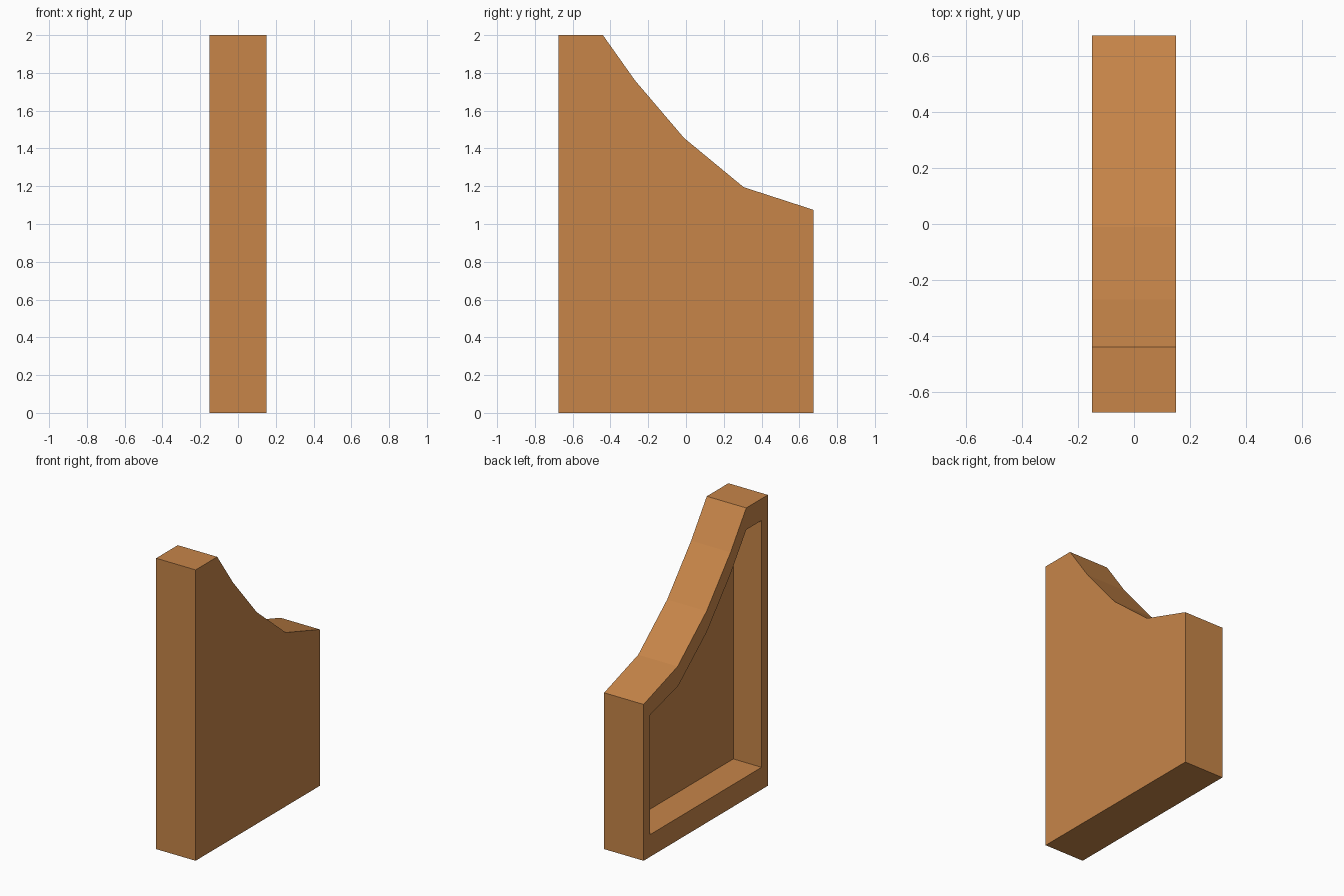
import bpy, bmesh

if "Cube" in bpy.data.objects:
    bpy.data.objects.remove(bpy.data.objects["Cube"])

# Side profiles as (y, z): outer silhouette and the recessed panel
outer = [(-0.675, 0), (0.675, 0), (0.675, 1.075), (0.305, 1.195),
         (-0.01, 1.455), (-0.27, 1.76), (-0.44, 2), (-0.675, 2)]
inner = [(-0.607, 0.153), (0.607, 0.153), (0.607, 0.975), (0.297, 1.06),
         (-0.01, 1.31), (-0.27, 1.612), (-0.44, 1.85), (-0.607, 1.85)]

wood = bpy.data.materials.new("warm wood")
wood.diffuse_color = (0.57, 0.235, 0.066, 1)
wood.use_nodes = True
wood.node_tree.nodes["Principled BSDF"].inputs["Base Color"].default_value = wood.diffuse_color

# Closed shell: flat side, outer walls, rim, recess walls, recess floor
bm = bmesh.new()
rings = [[bm.verts.new((x, y, z)) for y, z in profile]
         for x, profile in ((0.15, outer), (-0.15, outer), (-0.15, inner), (0.065, inner))]
bm.faces.new(rings[0])
bm.faces.new(rings[-1])
for a, b in zip(rings, rings[1:]):
    for i in range(len(a)):
        j = (i + 1) % len(a)
        bm.faces.new((a[i], a[j], b[j], b[i]))
bmesh.ops.recalc_face_normals(bm, faces=bm.faces)

mesh = bpy.data.meshes.new("side_panel")
bm.to_mesh(mesh)
bm.free()
mesh.materials.append(wood)
panel = bpy.data.objects.new("side_panel", mesh)
bpy.context.collection.objects.link(panel)
